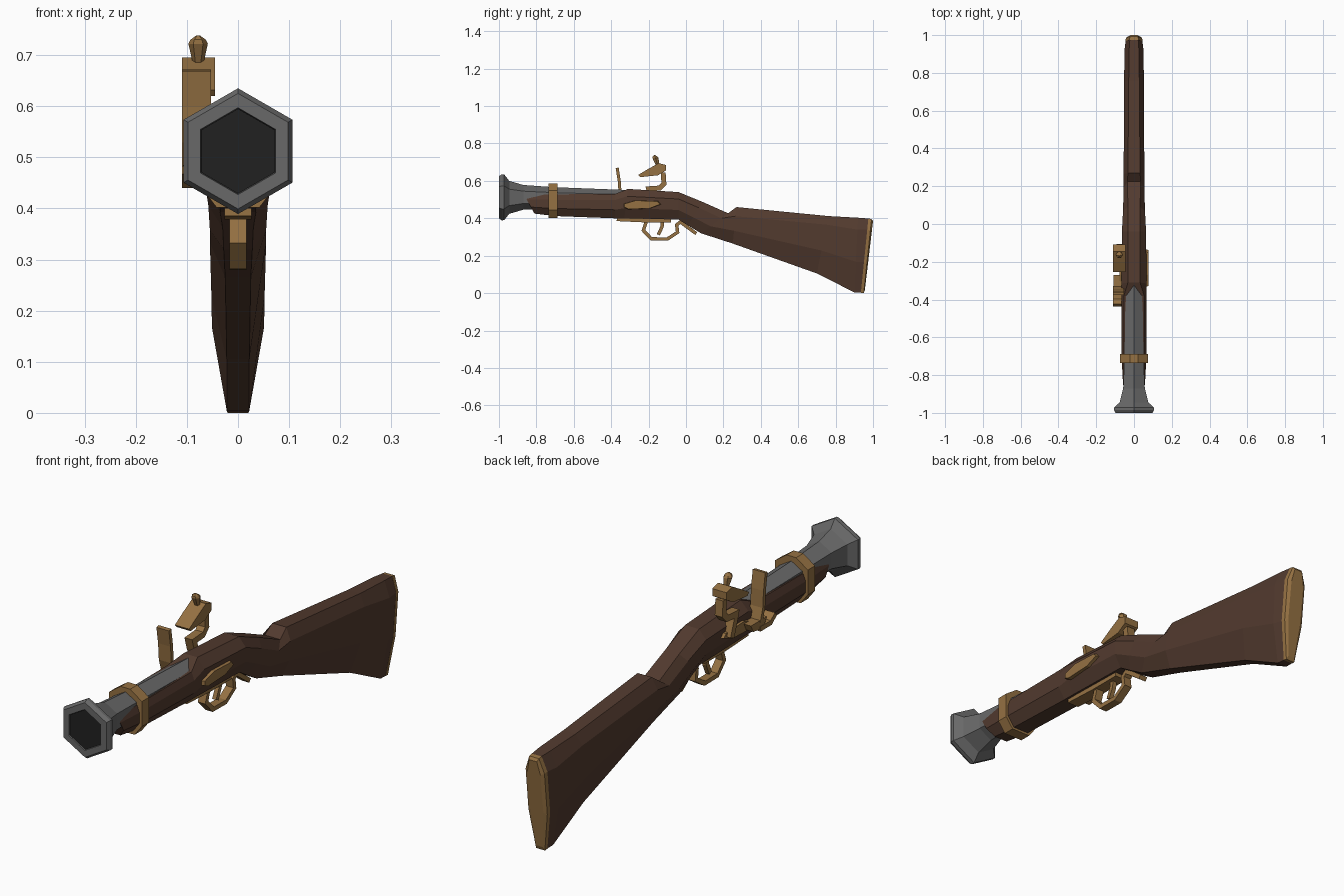
import bpy, bmesh
from math import sin, cos, pi
from mathutils import Vector


def material(name, rgb):
    m = bpy.data.materials.new(name)
    m.diffuse_color = (*rgb, 1)
    return m


WOOD = material("wood", (0.085, 0.043, 0.028))
BRASS = material("brass", (0.30, 0.165, 0.055))
STEEL = material("steel", (0.14, 0.14, 0.14))
DARK = material("bore", (0.015, 0.015, 0.015))


def loft(name, rings, mat):
    """Skin a list of equal-length closed rings and cap both ends."""
    bm = bmesh.new()
    vs = [[bm.verts.new(p) for p in r] for r in rings]
    n = len(rings[0])
    for a, b in zip(vs, vs[1:]):
        for i in range(n):
            j = (i + 1) % n
            bm.faces.new((a[i], a[j], b[j], b[i]))
    bm.faces.new(vs[0][::-1])
    bm.faces.new(vs[-1])
    bmesh.ops.recalc_face_normals(bm, faces=bm.faces)
    me = bpy.data.meshes.new(name)
    bm.to_mesh(me)
    bm.free()
    ob = bpy.data.objects.new(name, me)
    me.materials.append(mat)
    bpy.context.collection.objects.link(ob)
    return ob


def hexring(y, z, r):
    return [(r * sin(i * pi / 3), y, z + r * cos(i * pi / 3)) for i in range(6)]


def prism(name, yz, x0, x1, mat, inset=1.0):
    """Side-view outline extruded across x; inset shrinks the x0 face."""
    cy = sum(p[0] for p in yz) / len(yz)
    cz = sum(p[1] for p in yz) / len(yz)
    a = [(x0, cy + (y - cy) * inset, cz + (z - cz) * inset) for y, z in yz]
    return loft(name, [a, [(x1, y, z) for y, z in yz]], mat)


def strip(name, path, x0, x1, t, mat):
    """Bent flat bar following a side-view path."""
    pts = [Vector(p) for p in path]
    rings = []
    for i, p in enumerate(pts):
        d1 = (p - pts[i - 1]).normalized() if i else (pts[1] - p).normalized()
        d2 = (pts[i + 1] - p).normalized() if i < len(pts) - 1 else d1
        d = (d1 + d2).normalized()
        n = Vector((-d.y, d.x)) * (t / 2 / max(0.6, d.dot(d1)))
        a, b = p + n, p - n
        rings.append([(x0, a.x, a.y), (x1, a.x, a.y), (x1, b.x, b.y), (x0, b.x, b.y)])
    return loft(name, rings, mat)


def section(yt, zt, yb, zb, w, tw, bw, fu=0.75, fl=0.35):
    """Eight-sided stock section between a top point and a bottom point."""
    half = [(tw, 1), (w, fu), (w, fl), (bw, 0)]
    ring = half + [(-x, f) for x, f in half[::-1]]
    return [(x, yb + (yt - yb) * f, zb + (zt - zb) * f) for x, f in ring]


# Wooden stock, fore-end to butt
stock = [
    section(-0.865, 0.525, -0.81, 0.425, 0.058, 0.048, 0.03),
    section(-0.72, 0.528, -0.70, 0.412, 0.065, 0.054, 0.035),
    section(-0.38, 0.530, -0.38, 0.400, 0.066, 0.054, 0.035),
    section(-0.31, 0.557, -0.33, 0.400, 0.066, 0.032, 0.035),
    section(-0.04, 0.540, -0.04, 0.393, 0.064, 0.032, 0.035),
    section(0.09, 0.487, 0.01, 0.362, 0.058, 0.032, 0.03),
    section(0.225, 0.427, 0.08, 0.320, 0.055, 0.035, 0.028),
    section(0.27, 0.460, 0.25, 0.265, 0.055, 0.032, 0.025),
    section(0.76, 0.412, 0.70, 0.105, 0.052, 0.028, 0.022, 0.85, 0.4),
    section(0.92, 0.403, 0.90, 0.004, 0.051, 0.026, 0.022, 0.84, 0.41),
    section(0.975, 0.399, 0.935, 0.002, 0.044, 0.022, 0.02, 0.85, 0.41),
]
loft("stock", stock, WOOD)

# Butt plate
loft("butt_plate", [
    section(0.975, 0.399, 0.935, 0.002, 0.045, 0.023, 0.021, 0.85, 0.41),
    section(0.992, 0.396, 0.950, 0.000, 0.043, 0.022, 0.02, 0.85, 0.41),
    section(1.0, 0.385, 0.956, 0.015, 0.03, 0.018, 0.014, 0.85, 0.41),
], BRASS)

# Flared six-sided barrel with shallow muzzle recess
barrel = [hexring(y, z, r) for y, z, r in [
    (-0.28, 0.500, 0.050), (-0.70, 0.508, 0.058), (-0.87, 0.512, 0.066),
    (-0.945, 0.512, 0.088), (-0.972, 0.512, 0.122), (-0.985, 0.512, 0.123),
    (-1.0, 0.512, 0.113), (-1.0, 0.512, 0.085), (-0.992, 0.512, 0.083)]]
loft("barrel", barrel, STEEL)
loft("bore", [hexring(-0.990, 0.512, 0.083), hexring(-0.996, 0.512, 0.083)], DARK)

# Barrel band
half = [(0.022, 0.585), (0.075, 0.548), (0.075, 0.445), (0.042, 0.402)]
outline = half + [(-x, z) for x, z in half[::-1]]
loft("barrel_band", [[(x, y, z) for x, z in outline] for y in (-0.735, -0.688)], BRASS)

# Side plates on both flanks
plate = [(-0.335, 0.458), (-0.31, 0.447), (-0.19, 0.452), (-0.13, 0.475),
         (-0.145, 0.492), (-0.27, 0.497), (-0.335, 0.478)]
prism("side_plate", plate, 0.078, 0.055, BRASS, 0.92)
prism("lock_plate", plate, -0.076, -0.055, BRASS, 0.92)

# Trigger guard, its mounting plate and trigger
strip("guard_plate", [(-0.37, 0.395), (-0.22, 0.388), (-0.08, 0.388)], -0.026, 0.026, 0.02, BRASS)
strip("trigger_guard", [(-0.21, 0.39), (-0.228, 0.335), (-0.185, 0.29), (-0.10, 0.289),
                        (-0.045, 0.325), (-0.05, 0.365), (-0.03, 0.380), (0.055, 0.318)],
      -0.017, 0.017, 0.018, BRASS)
strip("trigger", [(-0.125, 0.40), (-0.128, 0.355), (-0.148, 0.312)], -0.009, 0.009, 0.018, BRASS)

# Flash pan, spring and upright striking plate on the left side
prism("flash_pan", [(-0.375, 0.485), (-0.27, 0.485), (-0.285, 0.455), (-0.35, 0.445)],
      -0.108, -0.055, BRASS)
strip("pan_spring", [(-0.43, 0.475), (-0.40, 0.45), (-0.33, 0.45)], -0.11, -0.06, 0.02, BRASS)
strip("striking_plate", [(-0.335, 0.475), (-0.352, 0.53), (-0.357, 0.60), (-0.368, 0.67)],
      -0.11, -0.053, 0.016, BRASS)

# Hammer: curved neck, jaw and clamp screw
strip("hammer_neck", [(-0.17, 0.47), (-0.19, 0.525), (-0.20, 0.558), (-0.14, 0.562),
                      (-0.118, 0.585), (-0.122, 0.645)], -0.093, -0.058, 0.026, BRASS)
prism("hammer_jaw", [(-0.255, 0.632), (-0.20, 0.665), (-0.145, 0.695), (-0.108, 0.685),
                     (-0.108, 0.655), (-0.15, 0.630), (-0.245, 0.620)], -0.110, -0.045, BRASS)
screw = [(-0.152, 0.682, 0.010), (-0.163, 0.722, 0.019), (-0.166, 0.730, 0.015), (-0.168, 0.738, 0.004)]
loft("hammer_screw", [[(-0.078 + r * cos(i * pi / 3), y + r * sin(i * pi / 3), z)
                       for i in range(6)] for y, z, r in screw], BRASS)
